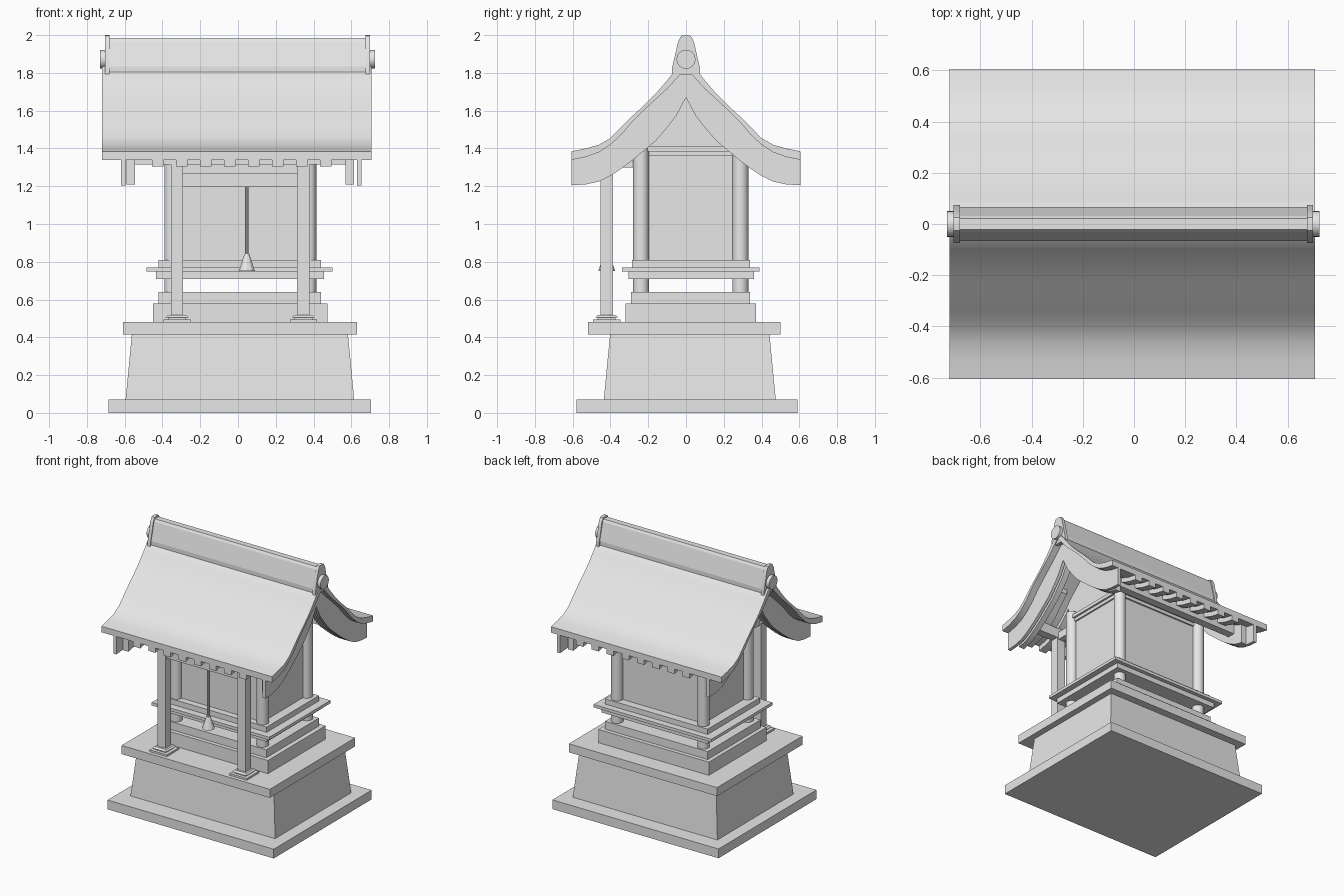
import bpy, bmesh, math
from mathutils import Matrix, Vector

cube = bpy.data.objects.get("Cube")
if cube:
    bpy.data.objects.remove(cube, do_unlink=True)

stone = bpy.data.materials.new("plain_grey")
stone.use_nodes = True
grey = (0.8, 0.8, 0.8, 1)
stone.diffuse_color = grey
stone.node_tree.nodes["Principled BSDF"].inputs["Base Color"].default_value = grey


def finish(name, bm, smooth=False):
    bmesh.ops.recalc_face_normals(bm, faces=bm.faces)
    mesh = bpy.data.meshes.new(name)
    bm.to_mesh(mesh)
    bm.free()
    mesh.materials.append(stone)
    obj = bpy.data.objects.new(name, mesh)
    bpy.context.collection.objects.link(obj)
    if smooth:
        bpy.ops.object.select_all(action='DESELECT')
        obj.select_set(True)
        bpy.context.view_layer.objects.active = obj
        bpy.ops.object.shade_smooth_by_angle(angle=math.radians(30))
    return obj


def box(name, x0, x1, y0, y1, z0, z1, inset=0):
    """Box by its limits; inset narrows the top on every side."""
    bm = bmesh.new()
    bmesh.ops.create_cube(bm, size=1)
    for v in bm.verts:
        top = inset if v.co.z > 0 else 0
        v.co = Vector((x1 - top if v.co.x > 0 else x0 + top,
                       y1 - top if v.co.y > 0 else y0 + top,
                       z1 if v.co.z > 0 else z0))
    return finish(name, bm)


def round_part(name, centre, r0, r1, length, along_x=False, sides=24):
    bm = bmesh.new()
    turn = Matrix.Rotation(math.pi / 2, 4, 'Y') if along_x else Matrix()
    bmesh.ops.create_cone(bm, cap_ends=True, segments=sides, radius1=r0, radius2=r1,
                          depth=length, matrix=Matrix.Translation(centre) @ turn)
    return finish(name, bm, True)


def band(name, x0, x1, upper, lower, smooth=True):
    """Extrude along x the strip between two (y, z) lines of equal length."""
    bm = bmesh.new()
    faces = []
    for i in range(len(upper) - 1):
        quad = [upper[i], upper[i + 1], lower[i + 1], lower[i]]
        faces.append(bm.faces.new([bm.verts.new((x0, y, z)) for y, z in quad]))
    bmesh.ops.remove_doubles(bm, verts=bm.verts, dist=0.0001)
    ext = bmesh.ops.extrude_face_region(bm, geom=bm.faces[:], use_keep_orig=True)
    moved = [g for g in ext["geom"] if isinstance(g, bmesh.types.BMVert)]
    bmesh.ops.translate(bm, verts=moved, vec=(x1 - x0, 0, 0))
    return finish(name, bm, smooth)


def mirrored(line):
    return [(-y, z) for y, z in reversed(line) if y > 0] + line


# Stone base and steps
box("base_slab", -0.685, 0.705, -0.58, 0.59, 0, 0.07)
box("base_body", -0.595, 0.615, -0.435, 0.475, 0.07, 0.415, 0.033)
box("platform", -0.61, 0.63, -0.52, 0.50, 0.415, 0.48)
box("lower_step", -0.45, 0.475, -0.32, 0.37, 0.48, 0.58)
box("upper_step", -0.42, 0.44, -0.29, 0.34, 0.58, 0.64)

# Raised floor
box("floor_beam", -0.435, 0.455, -0.305, 0.36, 0.71, 0.748)
box("floor_deck", -0.485, 0.50, -0.34, 0.39, 0.748, 0.77)
box("floor_sill", -0.42, 0.44, -0.285, 0.34, 0.77, 0.81)

# Sanctuary walls, corner posts and stepped top beams
box("walls", -0.345, 0.37, -0.235, 0.28, 0.80, 1.45)
for side, x in (("right", -0.348), ("left", 0.373)):
    for end, y in (("front", -0.238), ("back", 0.288)):
        round_part(f"{end}_{side}_post", (x, y, 1.03), 0.042, 0.042, 0.82)
for i, z in enumerate((1.36, 1.385)):
    grow = 0.012 + 0.014 * i
    box(f"wall_beam_{i + 1}", -0.345 - grow, 0.37 + grow,
        -0.235 - grow, 0.28 + grow, z, z + 0.026)

# Front pillars on stepped feet, with ties back to the walls
for side, x in (("right", -0.323), ("left", 0.346)):
    def pad(name, half, z0, z1, inset=0):
        box(f"{side}_{name}", x - half, x + half, -0.42 - half, -0.42 + half, z0, z1, inset)
    pad("foot", 0.072, 0.48, 0.494)
    pad("foot_flare", 0.048, 0.494, 0.506)
    pad("foot_cap", 0.06, 0.506, 0.518, 0.012)
    pad("pillar", 0.033, 0.51, 1.39)
    box(f"{side}_tie_beam", x - 0.025, x + 0.025, -0.42, -0.23, 1.30, 1.36)
box("front_beam", -0.323, 0.346, -0.44, -0.40, 1.195, 1.27)
box("front_purlin", -0.59, 0.61, -0.45, -0.39, 1.315, 1.39)
box("back_purlin", -0.59, 0.61, 0.39, 0.45, 1.315, 1.39)

# Bell rope
round_part("bell_rope", (0.047, -0.42, 1.02), 0.01, 0.01, 0.40, sides=10)
round_part("rope_tassel", (0.047, -0.42, 0.795), 0.045, 0.014, 0.09, sides=10)

# Curved roof
ys = [0, .05, .1, .16, .22, .28, .34, .40, .46, .53, .605]
top_z = [1.85, 1.825, 1.76, 1.69, 1.63, 1.575, 1.515, 1.455, 1.42, 1.40, 1.385]
under_z = [1.825, 1.77, 1.715, 1.66, 1.605, 1.545, 1.475, 1.42, 1.38, 1.355, 1.34]
board_z = [1.67, 1.575, 1.51, 1.44, 1.39, 1.34, 1.295, 1.255, 1.225, 1.21, 1.205]
top, under, board = (list(zip(ys, z)) for z in (top_z, under_z, board_z))
band("roof", -0.72, 0.707, mirrored(top), mirrored(under))

# Gable walls and curved gable boards
gable = mirrored(under[:6])
band("gable_wall", -0.345, 0.37, gable, [(y, 1.40) for y, z in gable], False)
for side, outer, inner in (("right", (-0.62, -0.595), (-0.59, -0.545)),
                           ("left", (0.63, 0.655), (0.57, 0.615))):
    band(f"{side}_gable_board", *outer, mirrored(under), mirrored(board))
    band(f"{side}_inner_board", *inner, mirrored(under[:-1]), mirrored(board[:-1]))

# Rafters under both eaves
for k in range(-2, 6):
    x = -0.17 + 0.127 * k
    for end, s in (("front", -1), ("back", 1)):
        line = [(s * y, z + 0.004) for y, z in under[4:]]
        low = [(y, z - 0.04) for y, z in line]
        band(f"{end}_rafter_{k + 3}", x - 0.03, x + 0.03, line, low)

# Ridge with end plates and round caps
ridge_up = [(0, 1.985), (0.022, 1.985), (0.032, 1.968), (0.066, 1.835)]
ridge = mirrored(ridge_up)
band("ridge", -0.69, 0.685, ridge, [(y, 1.80) for y, z in ridge], False)
plate = mirrored([(0, 2.0), (0.025, 1.996), (0.042, 1.965), (0.052, 1.92), (0.074, 1.825)])
for side, x0, x1, cap in (("right", -0.705, -0.68, -0.705), ("left", 0.675, 0.70, 0.70)):
    band(f"{side}_ridge_plate", x0, x1, plate, [(y, 1.79) for y, z in plate])
    round_part(f"{side}_ridge_cap", (cap, 0, 1.872), 0.05, 0.05, 0.05, True)
